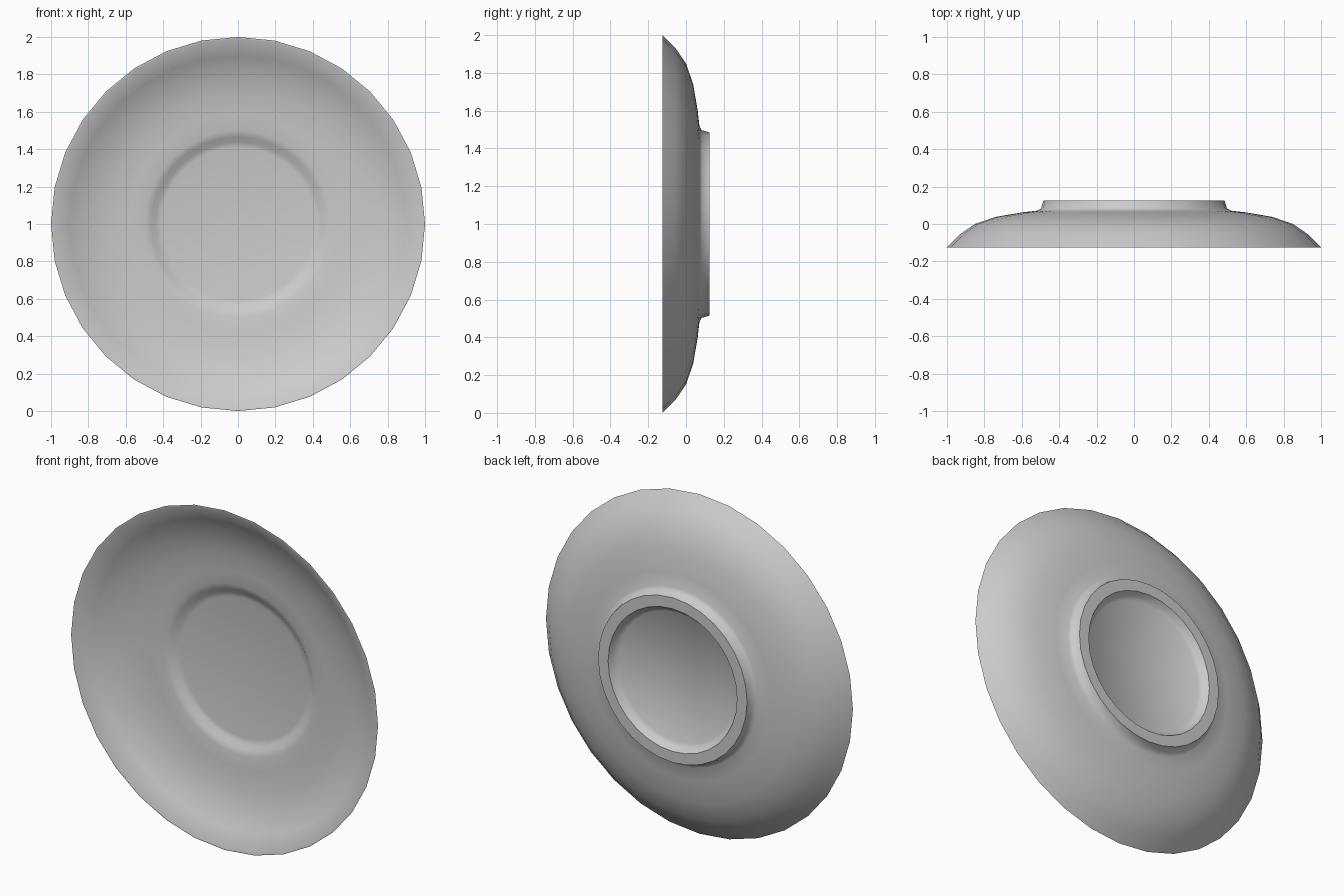
import bpy
import bmesh
from math import pi
from mathutils import Matrix, Vector

cube = bpy.data.objects.get("Cube")
if cube:
    bpy.data.objects.remove(cube, do_unlink=True)

SEGMENTS = 32

# Cross-section as (radius, depth), from the front centre round to the back centre
FRONT = [(0, .058), (.41, .058), (.44, .052), (.465, .032), (.50, .022),
         (.58, .018), (.70, .004), (.80, -.022), (.90, -.066), (.99, -.125)]
BACK = [(1, -.125), (.93, -.055), (.85, 0), (.74, .038), (.60, .062),
        (.52, .071), (.497, .083)]
FOOT = [(.485, .125), (.42, .125), (.405, .098), (.38, .08), (0, .08)]


def glaze(name, colour):
    mat = bpy.data.materials.new(name)
    mat.use_nodes = True
    mat.diffuse_color = colour
    mat.node_tree.nodes["Principled BSDF"].inputs["Base Color"].default_value = colour
    return mat


def lathe(name, profile, mat):
    """Spin a cross-section around the front-to-back axis."""
    bm = bmesh.new()
    verts = [bm.verts.new((r, y, 0)) for r, y in profile]
    edges = [bm.edges.new(pair) for pair in zip(verts, verts[1:])]
    bmesh.ops.spin(bm, geom=verts + edges, cent=(0, 0, 0), axis=(0, 1, 0),
                   angle=2 * pi, steps=SEGMENTS)
    bmesh.ops.remove_doubles(bm, verts=bm.verts, dist=.0005)
    bmesh.ops.recalc_face_normals(bm, faces=bm.faces)
    mesh = bpy.data.meshes.new(name)
    bm.to_mesh(mesh)
    bm.free()
    mesh.materials.append(mat)
    obj = bpy.data.objects.new(name, mesh)
    bpy.context.collection.objects.link(obj)
    return obj


# Saucer standing on its rim, hollow side forward
saucer = lathe("saucer", FRONT + BACK + FOOT, glaze("pale_grey_glaze", (.6, .6, .6, 1)))
saucer.data.transform(Matrix.Translation(Vector((0, 0, 1))))

# Smooth glaze with a crisp rim
bpy.ops.object.select_all(action="DESELECT")
saucer.select_set(True)
bpy.context.view_layer.objects.active = saucer
bpy.ops.object.shade_smooth_by_angle(angle=pi / 3)
